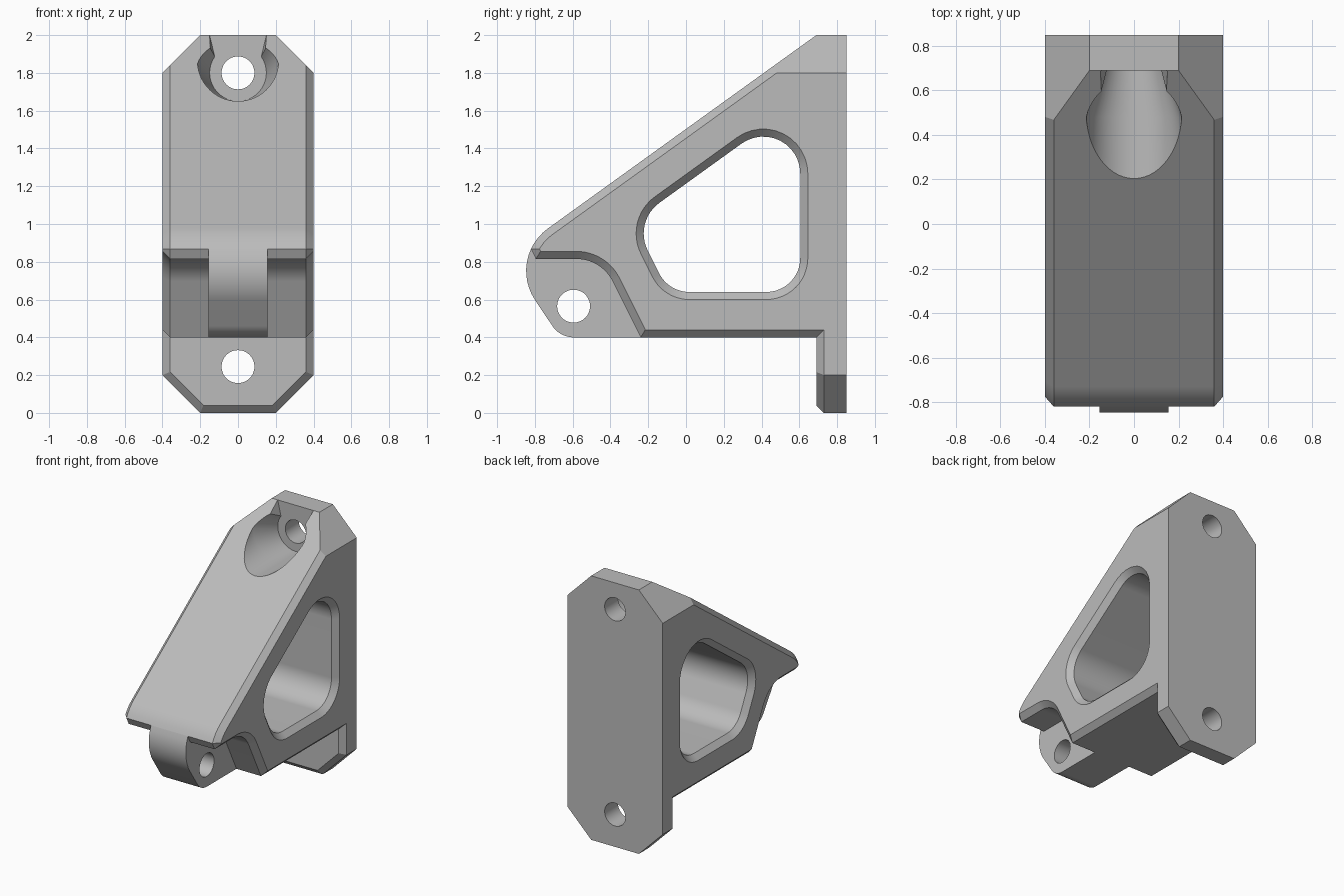
import bpy
import bmesh
from math import atan2, cos, sin, tan, pi, radians
from mathutils import Vector

cube = bpy.data.objects.get("Cube")
if cube:
    bpy.data.objects.remove(cube, do_unlink=True)

grey = bpy.data.materials.new("plain grey")
grey.use_nodes = True
grey.diffuse_color = (0.5, 0.5, 0.5, 1)
grey.node_tree.nodes["Principled BSDF"].inputs["Base Color"].default_value = (0.5, 0.5, 0.5, 1)

CHAMFER = 0.04


def rounded(corners, steps=12):
    """Closed 2D outline from (a, b, radius) corners."""
    out = []
    for i, (a, b, r) in enumerate(corners):
        p = Vector((a, b))
        if not r:
            out.append(p)
            continue
        u = (Vector(corners[i - 1][:2]) - p).normalized()
        v = (Vector(corners[(i + 1) % len(corners)][:2]) - p).normalized()
        half = u.angle(v) / 2
        centre = p + (u + v).normalized() * r / sin(half)
        start = p + u * r / tan(half) - centre
        end = p + v * r / tan(half) - centre
        a0 = atan2(start.y, start.x)
        sweep = (atan2(end.y, end.x) - a0 + pi) % (2 * pi) - pi
        for k in range(steps + 1):
            t = a0 + sweep * k / steps
            out.append(centre + r * Vector((cos(t), sin(t))))
    return out


def inset(poly, amount, keep=lambda p, q: False):
    """Move the edges of a counter-clockwise outline inward, except kept ones."""
    edges = []
    for i, p in enumerate(poly):
        q = poly[(i + 1) % len(poly)]
        d = (q - p).normalized()
        edges.append((Vector((-d.y, d.x)), 0 if keep(p, q) else amount))
    out = []
    for i, p in enumerate(poly):
        (n, d), (m, e) = edges[i - 1], edges[i]
        det = n.x * m.y - n.y * m.x
        if abs(det) < 1e-5:
            out.append(p + n * d)
        else:
            out.append(p + Vector((d * m.y - e * n.y, e * n.x - d * m.x)) / det)
    return out


def on_x(poly, x):
    return [(x, p[0], p[1]) for p in poly]


def on_y(poly, y):
    return [(p[0], y, p[1]) for p in poly]


def loft(name, sections):
    """Solid through matching sections, capped at both ends."""
    bm = bmesh.new()
    rings = [[bm.verts.new(c) for c in s] for s in sections]
    n = len(rings[0])
    for a, b in zip(rings, rings[1:]):
        for i in range(n):
            j = (i + 1) % n
            bm.faces.new((a[i], a[j], b[j], b[i]))
    bm.faces.new(rings[0])
    bm.faces.new(rings[-1])
    bmesh.ops.recalc_face_normals(bm, faces=bm.faces)
    mesh = bpy.data.meshes.new(name)
    bm.to_mesh(mesh)
    bm.free()
    mesh.materials.append(grey)
    obj = bpy.data.objects.new(name, mesh)
    bpy.context.collection.objects.link(obj)
    return obj


def combine(target, tool, operation):
    mod = target.modifiers.new(operation.lower(), "BOOLEAN")
    mod.operation, mod.object, mod.solver = operation, tool, "EXACT"
    bpy.context.view_layer.objects.active = target
    bpy.ops.object.modifier_apply(modifier=mod.name)
    bpy.data.objects.remove(tool, do_unlink=True)


def circle(a, b, r, n=48):
    return [Vector((a + r * cos(2 * pi * k / n), b + r * sin(2 * pi * k / n))) for k in range(n)]


# Main bracket: side outline with a sloped front and a notch under the nose
nose = (-0.948, 0.82, 0.276)
heel = (-0.667, 0.4, 0.135)
slope = [p for p in rounded([(0.69, 2, 0), nose, (*heel[:2], 0)]) if p.y > 0.86]
underside = rounded([(0.85, 2, 0), (-0.795, 0.815, 0), (-0.4475, 0.815, 0.2145), (-0.24, 0.4, 0),
                     (0.69, 0.4, 0), (0.69, 0.25, 0), (0.85, 0.25, 0)])
outline = underside[:1] + slope + underside[1:]


def flat_edge(p, q):
    return any(abs(p[i] - v) < 1e-4 and abs(q[i] - v) < 1e-4
               for i, v in ((0, 0.85), (1, 2), (1, 0.25)))


side = inset(outline, CHAMFER, flat_edge)
bracket = loft("bracket", [on_x(side, -0.4), on_x(outline, -0.36),
                           on_x(outline, 0.36), on_x(side, 0.4)])

# Hinge lug under the nose
lug = rounded([(-0.5, 2 - 1.19 * (2 - nose[1]) / (0.69 - nose[0]), 0), nose, heel,
               (-0.2, 0.4, 0), (-0.3, 0.9, 0)])
combine(bracket, loft("lug", [on_x(lug, -0.155), on_x(lug, 0.155)]), "UNION")

# Foot of the mounting plate, with a chamfered front rim
foot = [Vector(c) for c in ((-0.4, 0.25), (-0.4, 0.2), (-0.2, 0), (0.2, 0), (0.4, 0.2), (0.4, 0.25))]
rim = inset(foot, CHAMFER, flat_edge)
combine(bracket, loft("foot", [on_y(foot, 0.85), on_y(foot, 0.73), on_y(rim, 0.69)]), "UNION")

# Cut-off top corners
for s in (-1, 1):
    corner = [(0.1 * s, 2.1), (0.6 * s, 2.1), (0.6 * s, 1.6)]
    combine(bracket, loft("corner_cutter", [on_y(corner, -1), on_y(corner, 1)]), "DIFFERENCE")

# Side window with chamfered rims
window = rounded([(0.645, 0.6, 0.22), (0.645, 1.728, 0.236), (-0.33, 1.025, 0.24), (-0.1175, 0.6, 0.22)])
inner, wide = inset(window, CHAMFER), inset(window, -CHAMFER)
combine(bracket, loft("window_cutter", [on_x(wide, -0.44), on_x(inner, -0.36),
                                        on_x(inner, 0.36), on_x(wide, 0.44)]), "DIFFERENCE")


# Flared bolt pocket, open at the top
def pocket(r, z, top):
    arc = [radians(-215 + 250 * k / 40) for k in range(41)]
    return [(-top, 2.1)] + [(r * cos(t), z + r * sin(t)) for t in arc] + [(top, 2.1)]


seat, mouth = pocket(0.15, 1.8, 0.175), pocket(0.215, 1.865, 0.2)
combine(bracket, loft("pocket_cutter", [on_y(seat, 0.69), on_y(mouth, 0.48), on_y(mouth, -0.2)]), "DIFFERENCE")

# Bolt holes and hinge pin hole
for z in (0.245, 1.8):
    hole = circle(0, z, 0.087)
    combine(bracket, loft("bolt_cutter", [on_y(hole, 0.6), on_y(hole, 1)]), "DIFFERENCE")
pin = circle(-0.595, 0.565, 0.087)
combine(bracket, loft("pin_cutter", [on_x(pin, -0.3), on_x(pin, 0.3)]), "DIFFERENCE")

# Smooth curves, sharp edges, flat large faces
bpy.ops.object.select_all(action="DESELECT")
bracket.select_set(True)
bpy.context.view_layer.objects.active = bracket
bpy.ops.object.shade_smooth_by_angle(angle=radians(25))
weighted = bracket.modifiers.new("weighted normals", "WEIGHTED_NORMAL")
weighted.keep_sharp = True
